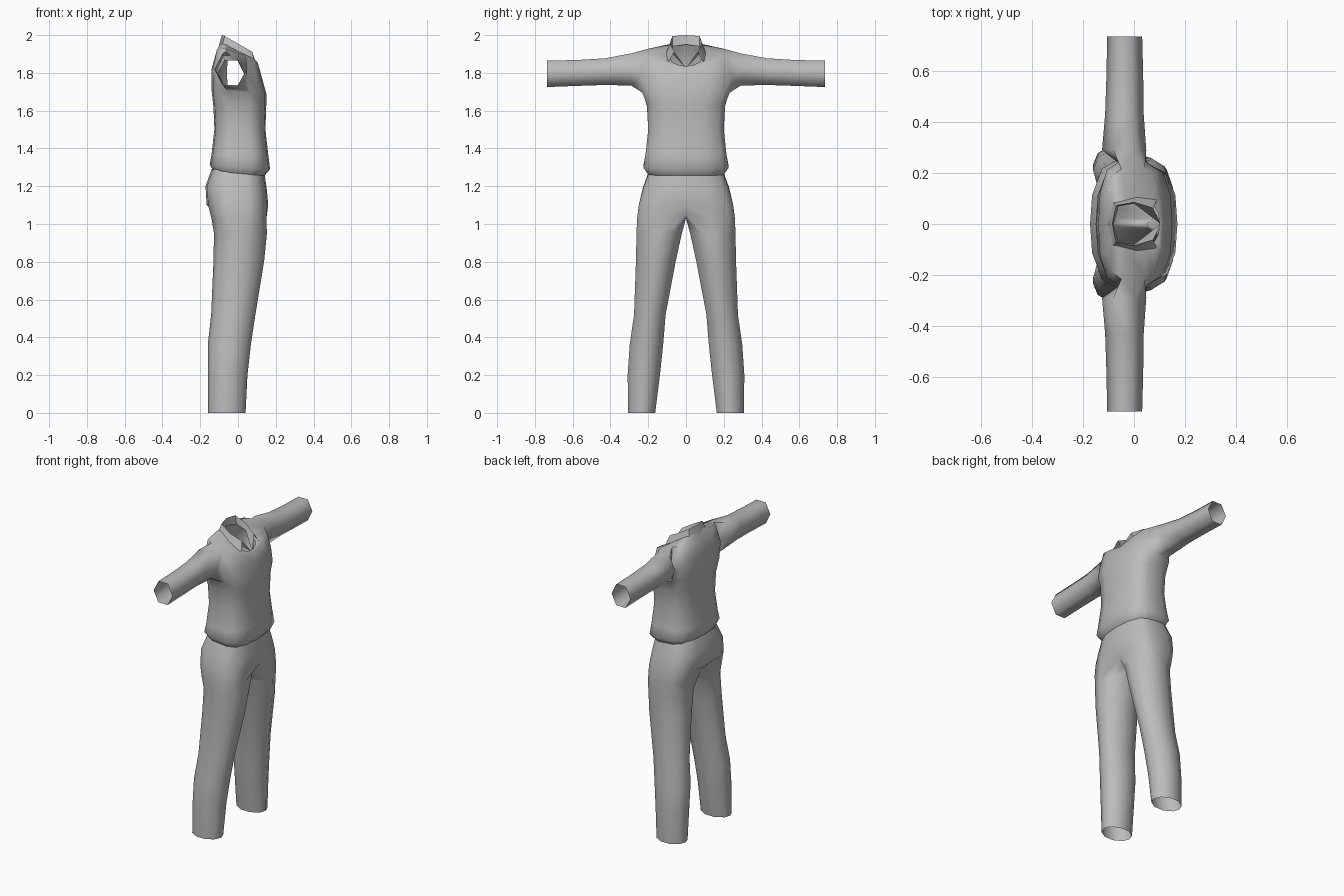
import bpy, bmesh, math
from mathutils import Vector

if "Cube" in bpy.data.objects:
    bpy.data.objects.remove(bpy.data.objects["Cube"], do_unlink=True)

cloth = bpy.data.materials.new("grey cloth")
cloth.use_nodes = True
GREY = (0.5, 0.5, 0.5, 1)
cloth.diffuse_color = GREY
cloth.node_tree.nodes["Principled BSDF"].inputs["Base Color"].default_value = GREY

# Half outline of the body, front centre round to back centre: (width, depth) factors
BODY = [(0, 1), (.5, .95), (.87, .75), (1, .4), (1, -.4), (.87, -.75), (.5, -.95), (0, -1)]
# Outline of one trouser leg, carrying on round the inside of the thigh
LEG = [(-.55, .88), (0, 1), (.6, .82), (1, .3), (1, -.3), (.6, -.82),
       (0, -1), (-.55, -.88), (-1, -.35), (-1, .35)]
# Outline of a sleeve: (depth, height) factors, starting at the top front
SLEEVE = [(.5, 1), (1, 0), (.5, -1), (-.5, -1), (-1, 0), (-.5, 1)]


def body_row(bm, z_back, z_front, width, x_back, x_front, lift=0):
    mid, half = (x_front + x_back) / 2, (x_front - x_back) / 2
    z_mid, slope = (z_front + z_back) / 2, (z_front - z_back) / 2
    return [bm.verts.new((mid + v * half, u * width, z_mid + v * slope + u * lift))
            for u, v in BODY]


def strip(bm, a, b, closed=False, skip=()):
    n = len(a)
    for i in range(n if closed else n - 1):
        if i not in skip:
            j = (i + 1) % n
            bm.faces.new((a[i], a[j], b[j], b[i]))


def finish(name, bm, smooth_angle=70):
    bmesh.ops.recalc_face_normals(bm, faces=bm.faces)
    bm.normal_update()
    centre = sum((v.co for v in bm.verts), Vector()) / len(bm.verts)
    centre.y = 0
    out = sum(f.normal.dot(f.calc_center_median() - centre) * f.calc_area() for f in bm.faces)
    if out < 0:
        bmesh.ops.reverse_faces(bm, faces=bm.faces)
    mesh = bpy.data.meshes.new(name)
    bm.to_mesh(mesh)
    bm.free()
    mesh.materials.append(cloth)
    obj = bpy.data.objects.new(name, mesh)
    bpy.context.collection.objects.link(obj)
    mirror = obj.modifiers.new("Mirror", "MIRROR")
    mirror.use_axis = (False, True, False)
    mirror.merge_threshold = 0.001
    bpy.ops.object.select_all(action="DESELECT")
    obj.select_set(True)
    bpy.context.view_layer.objects.active = obj
    bpy.ops.object.shade_smooth_by_angle(angle=math.radians(smooth_angle))
    return obj


# Shirt body from the tucked hem up to the neck, leaving an armhole
bm = bmesh.new()
rows = [body_row(bm, *r) for r in (
    (1.28, 1.255, .20, -.13, .14),
    (1.315, 1.29, .226, -.15, .17),
    (1.37, 1.37, .214, -.14, .16),
    (1.5, 1.5, .20, -.125, .145),
    (1.62, 1.64, .207, -.13, .15),
    (1.71, 1.69, .232, -.14, .15),
    (1.82, 1.77, .243, -.14, .128),
    (1.90, 1.83, .215, -.118, .11, .045),
    (1.96, 1.835, .085, -.09, .10, .01))]
ARMPIT = 5
for k in range(len(rows) - 1):
    strip(bm, rows[k], rows[k + 1], skip=(3,) if k in (ARMPIT, ARMPIT + 1) else ())

# Sleeve, grown from the armhole edge
low, mid, top = rows[ARMPIT:ARMPIT + 3]
ring = [top[3], mid[3], low[3], low[4], mid[4], top[4]]
for y, z_top, z_low, x_back, x_front in (
        (.29, 1.903, 1.733, -.125, .048),
        (.43, 1.877, 1.736, -.113, .038),
        (.58, 1.868, 1.731, -.108, .036),
        (.735, 1.865, 1.725, -.105, .032)):
    zc, zh = (z_top + z_low) / 2, (z_top - z_low) / 2
    xc, xh = (x_front + x_back) / 2, (x_front - x_back) / 2
    new = [bm.verts.new((xc + a * xh, y, zc + b * zh)) for a, b in SLEEVE]
    strip(bm, ring, new, closed=True)
    ring = new
finish("shirt", bm)

# Folded collar: inner stand, top fold and outer flap
bm = bmesh.new()
stand = [(-.08, 0, 1.95), (-.06, .07, 1.94), (0, .08, 1.91), (.105, 0, 1.825)]
fold = [(-.085, 0, 2.0), (-.07, .072, 1.995), (0, .085, 1.955), (.075, .062, 1.912)]
flap = [(-.1, 0, 1.95), (-.085, .085, 1.945), (.01, .105, 1.905), (.09, .097, 1.85)]
stand, fold, flap = ([bm.verts.new(p) for p in line] for line in (stand, fold, flap))
strip(bm, stand, fold)
strip(bm, fold, flap)
finish("collar", bm, 40)

# Trousers: waist and hips
bm = bmesh.new()
rows = [body_row(bm, *r) for r in (
    (1.29, 1.27, .195, -.14, .14),
    (1.2, 1.18, .228, -.172, .153),
    (1.1, 1.1, .25, -.166, .16),
    (1.03, 1.03, .259, -.148, .158))]
rows[3][0].co = (.11, 0, 1.05)
rows[3][-1].co = (-.105, 0, 1.04)
for a, b in zip(rows, rows[1:]):
    strip(bm, a, b)

# Trouser leg, closed under the crotch and open at the ankle
ring = rows[3] + [bm.verts.new((x, 0, 1.03)) for x in (-.05, .05)]
for z, y_in, y_out, x_back, x_front in (
        (.95, .022, .262, -.127, .153),
        (.8, .055, .265, -.13, .138),
        (.52, .108, .275, -.142, .092),
        (.36, .121, .298, -.16, .068),
        (.2, .138, .309, -.16, .05),
        (0, .163, .306, -.16, .04)):
    yc, yh = (y_out + y_in) / 2, (y_out - y_in) / 2
    xc, xh = (x_front + x_back) / 2, (x_front - x_back) / 2
    new = [bm.verts.new((xc + v * xh, yc + u * yh, z)) for u, v in LEG]
    strip(bm, ring, new, closed=True)
    ring = new
finish("trousers", bm)
